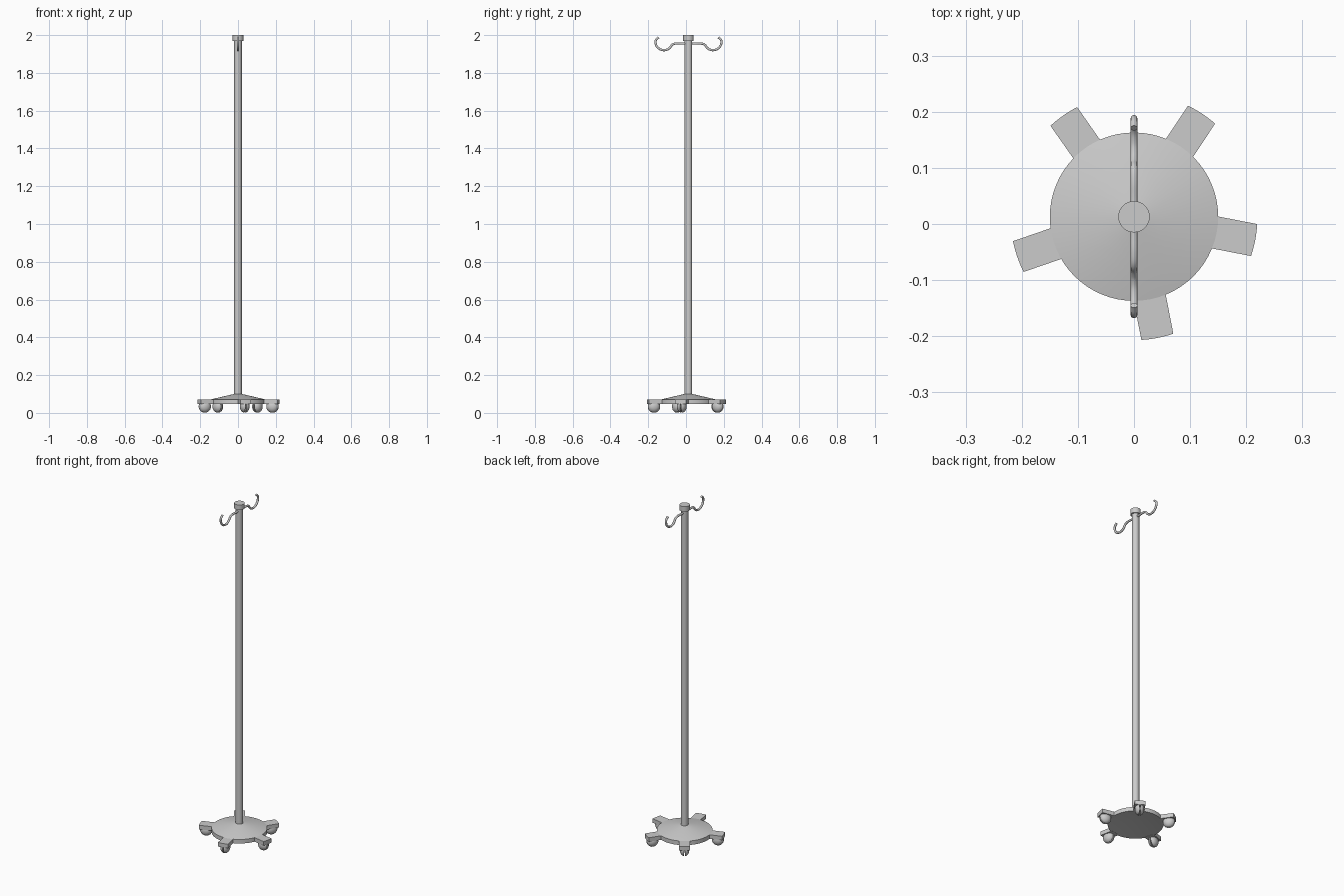
import bpy, bmesh, math
from mathutils import Matrix, Vector

if "Cube" in bpy.data.objects:
    bpy.data.objects.remove(bpy.data.objects["Cube"])

CY = 0.013  # pole axis sits slightly behind the centre


def finish(name, bm, angle=35):
    bmesh.ops.remove_doubles(bm, verts=bm.verts, dist=1e-5)
    bmesh.ops.recalc_face_normals(bm, faces=bm.faces)
    me = bpy.data.meshes.new(name)
    bm.to_mesh(me)
    bm.free()
    ob = bpy.data.objects.new(name, me)
    bpy.context.collection.objects.link(ob)
    bpy.ops.object.select_all(action='DESELECT')
    ob.select_set(True)
    bpy.context.view_layer.objects.active = ob
    bpy.ops.object.shade_smooth_by_angle(angle=math.radians(angle))
    return ob


def lathe(name, profile, matrix, steps=48):
    """Spin (radius, height) points around local z."""
    bm = bmesh.new()
    vs = [bm.verts.new((r, 0, h)) for r, h in profile]
    es = [bm.edges.new(p) for p in zip(vs, vs[1:])]
    bmesh.ops.spin(bm, geom=vs + es, cent=(0, 0, 0), axis=(0, 0, 1),
                   angle=math.tau, steps=steps)
    bm.transform(matrix)
    return finish(name, bm)


axis = Matrix.Translation((0, CY, 0))

# Base: shallow cone with a rim and a hollow underside
lathe("base_disc", [(0, 0.102), (0.022, 0.1), (0.15, 0.07), (0.15, 0.046),
                    (0.145, 0.046), (0, 0.075)], axis, 64)

# Pole and top cap
lathe("pole", [(0, 0.085), (0.02, 0.085), (0.02, 1.985), (0, 1.985)], axis, 32)
lathe("pole_cap", [(0, 1.97), (0.028, 1.97), (0.028, 2.0), (0, 2.0)], axis, 32)

# Arms with rounded tips, each carrying a twin-wheel caster
wheel = [(0, -0.025), (0.012, -0.024), (0.021, -0.02), (0.028, -0.014),
         (0.032, -0.007), (0.033, -0.003), (0.014, -0.003)]
wheel += [(r, -h) for r, h in reversed(wheel)]
for i, deg in enumerate((-11, 56.5, 125, 199, -79)):
    turn = axis @ Matrix.Rotation(math.radians(deg), 4, 'Z')
    outline = [(0.14, -0.029)]
    for k in range(9):
        y = -0.029 + 0.058 * k / 8
        outline.append((math.sqrt(0.22 ** 2 - y * y), y))
    outline.append((0.14, 0.029))
    bm = bmesh.new()
    f = bm.faces.new([bm.verts.new((x, y, 0.046)) for x, y in outline])
    ext = bmesh.ops.extrude_face_region(bm, geom=[f], use_keep_orig=True)
    bmesh.ops.translate(bm, vec=(0, 0, 0.024),
                        verts=[v for v in ext["geom"] if isinstance(v, bmesh.types.BMVert)])
    bm.transform(turn)
    finish(f"arm_{i + 1}", bm)
    lathe(f"caster_{i + 1}", wheel,
          turn @ Matrix.Translation((0.186, 0, 0.034)) @ Matrix.Rotation(math.pi / 2, 4, 'X'), 32)

# Double hook: one mirrored smooth path with a round section
half = [(0.03, 1.955), (0.07, 1.955), (0.086, 1.949), (0.098, 1.934),
        (0.114, 1.923), (0.137, 1.921), (0.16, 1.932), (0.173, 1.952),
        (0.173, 1.973), (0.158, 1.988)]
path = [(-d, z) for d, z in reversed(half)] + half
cu = bpy.data.curves.new("hooks", 'CURVE')
cu.dimensions = '3D'
cu.bevel_depth = 0.0062
cu.bevel_resolution = 3
cu.resolution_u = 5
cu.use_fill_caps = True
sp = cu.splines.new('BEZIER')
sp.bezier_points.add(len(path) - 1)
for p, (d, z) in zip(sp.bezier_points, path):
    p.co = (0, CY + d, z)
    p.handle_left_type = p.handle_right_type = 'AUTO'
hooks = bpy.data.objects.new("hooks", cu)
bpy.context.collection.objects.link(hooks)
